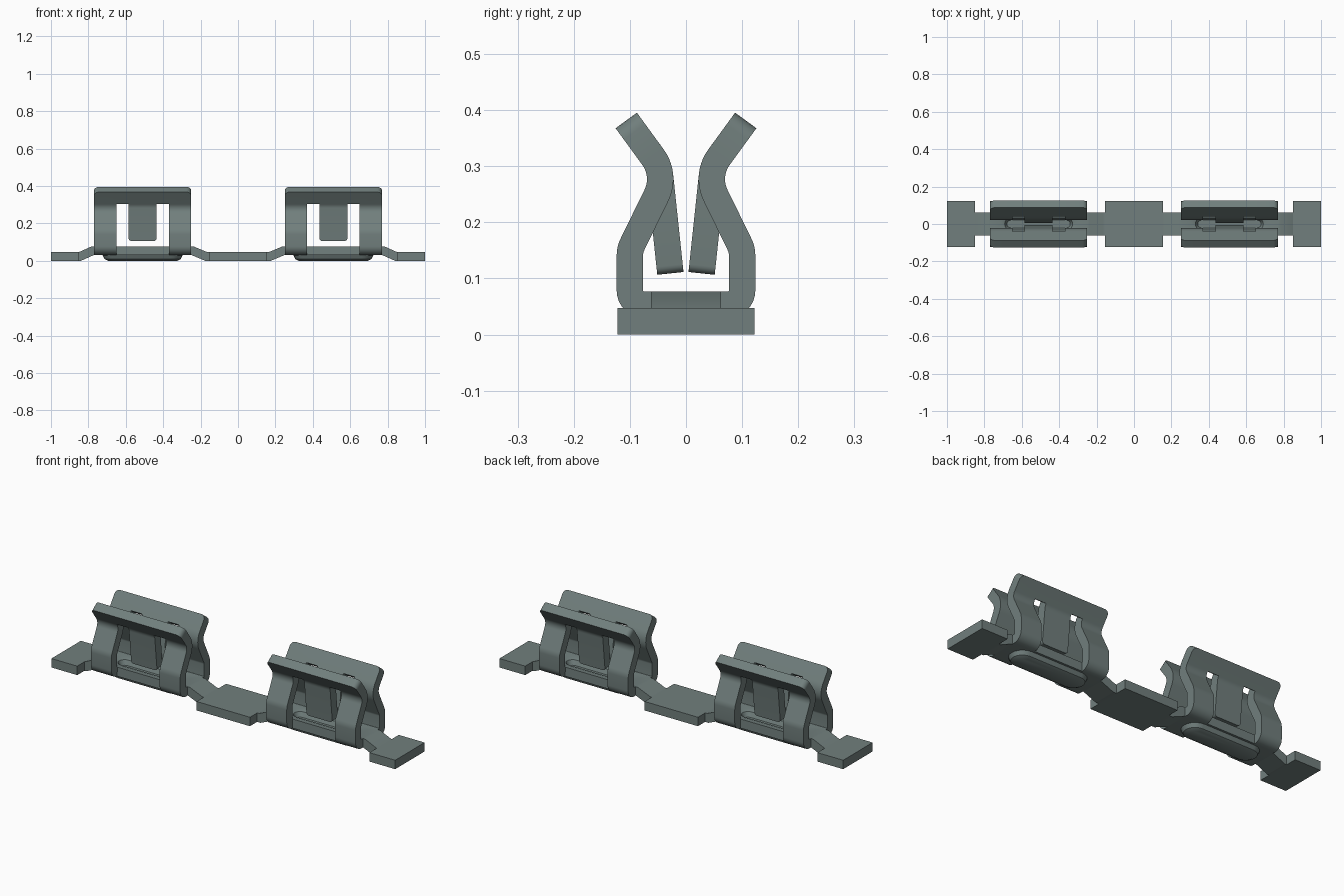
import bpy, bmesh, math

if "Cube" in bpy.data.objects:
    bpy.data.objects.remove(bpy.data.objects["Cube"], do_unlink=True)

metal = bpy.data.materials.new("grey green metal")
COLOUR = (0.165, 0.212, 0.205, 1)
metal.diffuse_color = COLOUR
metal.use_nodes = True
metal.node_tree.nodes["Principled BSDF"].inputs["Base Color"].default_value = COLOUR

THICK = 0.047
HALF, LEG, TONGUE = 0.26, 0.14, 0.075   # half widths: clip, window, tongue
FLOOR_Z, FLOOR_Y = 0.0535, 0.075
CLIP_X = 0.51


def arc(cy, cz, r, a0, a1, n):
    """Points on an arc in the y-z plane, angles in degrees."""
    return [(cy + r * math.cos(math.radians(a0 + (a1 - a0) * i / n)),
             cz + r * math.sin(math.radians(a0 + (a1 - a0) * i / n))) for i in range(n + 1)]


def ribbon(bm, path, columns, side):
    """Sheet that sweeps a y-z path across the given x columns."""
    rows = [[bm.verts.new((x, side * y, z)) for x in columns] for y, z in path]
    for a, b in zip(rows, rows[1:]):
        for i in range(len(columns) - 1):
            bm.faces.new((a[i], a[i + 1], b[i + 1], b[i]))


def stadium(bm, half_len, r, z, n=10):
    """Ring of vertices with two straight sides and round ends."""
    ring = []
    for s, start in ((1, -90), (-1, 90)):
        for i in range(n + 1):
            a = math.radians(start + 180 * i / n)
            ring.append(bm.verts.new((s * (half_len - r) + r * math.cos(a), r * math.sin(a), z)))
    return ring


def finish(ob):
    """Thicken the sheet, then smooth its curves and keep its edges sharp."""
    bpy.context.view_layer.objects.active = ob
    for o in bpy.context.selected_objects:
        o.select_set(False)
    ob.select_set(True)
    if not ob.data.materials:
        ob.data.materials.append(metal)
    mod = ob.modifiers.new("sheet thickness", 'SOLIDIFY')
    mod.thickness, mod.offset, mod.use_even_offset = THICK, 0, True
    bpy.ops.object.modifier_apply(modifier=mod.name)
    bpy.ops.object.shade_smooth_by_angle(angle=math.radians(30))


def new_object(name, bm):
    me = bpy.data.meshes.new(name)
    bm.to_mesh(me)
    bm.free()
    ob = bpy.data.objects.new(name, me)
    bpy.context.collection.objects.link(ob)
    return ob


# Side profile of one spring wall: flared lip, neck, leg, bend into the floor
NECK_R, NECK = 0.066, (0.046 + 0.066, 0.277)
flare = arc(*NECK, NECK_R, 143, 143, 1)[0]
lip = [(0.1065, 0.3815), flare]
knee_r = 0.045
knee_y = 0.1 - knee_r
leg = (arc(*NECK, NECK_R, 143, 206, 10)
       + arc(knee_y, 0.141, knee_r, 25.8, 0, 5)
       + arc(FLOOR_Y, FLOOR_Z + 0.025, 0.025, 0, -90, 8))
tongue = arc(*NECK, NECK_R, 143, 173.5, 5) + [(0.0278, 0.109)]

bm = bmesh.new()
for side in (-1, 1):
    ribbon(bm, lip, (-HALF, -LEG, -TONGUE, TONGUE, LEG, HALF), side)
    ribbon(bm, leg, (-HALF, -LEG), side)
    ribbon(bm, leg, (LEG, HALF), side)
    ribbon(bm, tongue, (-TONGUE, TONGUE), side)

# Floor with a pressed stadium-shaped bead
ring = stadium(bm, 0.205, 0.056, FLOOR_Z)
for half_len, r, z in ((0.198, 0.049, 0.051), (0.186, 0.037, 0.027), (0.179, 0.030, 0.0235)):
    nxt = stadium(bm, half_len, r, z)
    for i in range(len(ring)):
        j = (i + 1) % len(ring)
        bm.faces.new((ring[i], ring[j], nxt[j], nxt[i]))
    if z == 0.051:
        outer_count = len(ring)
        outer = bm.verts[:][-2 * outer_count:-outer_count]
    ring = nxt
bm.faces.new(ring)
xs = (-HALF, -LEG, LEG, HALF)
rim = [bm.verts.new((x, -FLOOR_Y, FLOOR_Z)) for x in xs]
rim += [bm.verts.new((x, FLOOR_Y, FLOOR_Z)) for x in reversed(xs)]
edges = [bm.edges.new((rim[i], rim[(i + 1) % len(rim)])) for i in range(len(rim))]
edges += [bm.edges.get((outer[i], outer[(i + 1) % outer_count])) for i in range(outer_count)]
bmesh.ops.triangle_fill(bm, edges=edges, use_beauty=True, normal=(0, 0, 1))
bmesh.ops.remove_doubles(bm, verts=bm.verts, dist=0.0005)

# Rounded corners on the lips and tongue tips
for z, x, r in ((0.3815, HALF, 0.025), (0.109, TONGUE, 0.014)):
    corners = [v for v in bm.verts if abs(v.co.z - z) < 1e-4 and abs(abs(v.co.x) - x) < 1e-4
               and len(v.link_edges) == 2]
    bmesh.ops.bevel(bm, geom=corners, offset=r, segments=5, profile=0.5, affect='VERTICES')
bmesh.ops.recalc_face_normals(bm, faces=bm.faces)

right_clip = new_object("right_spring_clip", bm)
finish(right_clip)
right_clip.location.x = -CLIP_X
left_clip = bpy.data.objects.new("left_spring_clip", right_clip.data)
left_clip.location.x = CLIP_X
bpy.context.collection.objects.link(left_clip)

# Carrier strip: flat pads and ramped links
LOW = THICK / 2


def strip(name, stations):
    """Sheet through (x, half width, z) stations; equal x makes a step in width."""
    bm = bmesh.new()
    for (x0, w0, z0), (x1, w1, z1) in zip(stations, stations[1:]):
        if x1 - x0 < 1e-5:
            continue
        ys = (-w0, -0.062, 0.062, w0) if w0 > 0.1 else (-w0, w0)
        a = [bm.verts.new((x0, y, z0)) for y in ys]
        b = [bm.verts.new((x1, y, z1)) for y in ys]
        for i in range(len(ys) - 1):
            bm.faces.new((a[i], b[i], b[i + 1], a[i + 1]))
    bmesh.ops.remove_doubles(bm, verts=bm.verts, dist=0.0005)
    bmesh.ops.recalc_face_normals(bm, faces=bm.faces)
    finish(new_object(name, bm))


PAD, LINK = 0.122, 0.062
inner, outer_x = CLIP_X - HALF, CLIP_X + HALF
half_pad = [(0.155, PAD, LOW), (0.155, LINK, LOW), (0.17, LINK, LOW),
            (inner - 0.008, LINK, FLOOR_Z), (inner, LINK, FLOOR_Z)]
strip("centre_pad", [(-x, w, z) for x, w, z in reversed(half_pad)] + half_pad)
end_pad = [(outer_x, LINK, FLOOR_Z), (outer_x + 0.008, LINK, FLOOR_Z), (0.845, LINK, LOW),
           (0.85, LINK, LOW), (0.85, PAD, LOW), (1.0, PAD, LOW)]
strip("left_end_pad", end_pad)
strip("right_end_pad", [(-x, w, z) for x, w, z in reversed(end_pad)])
